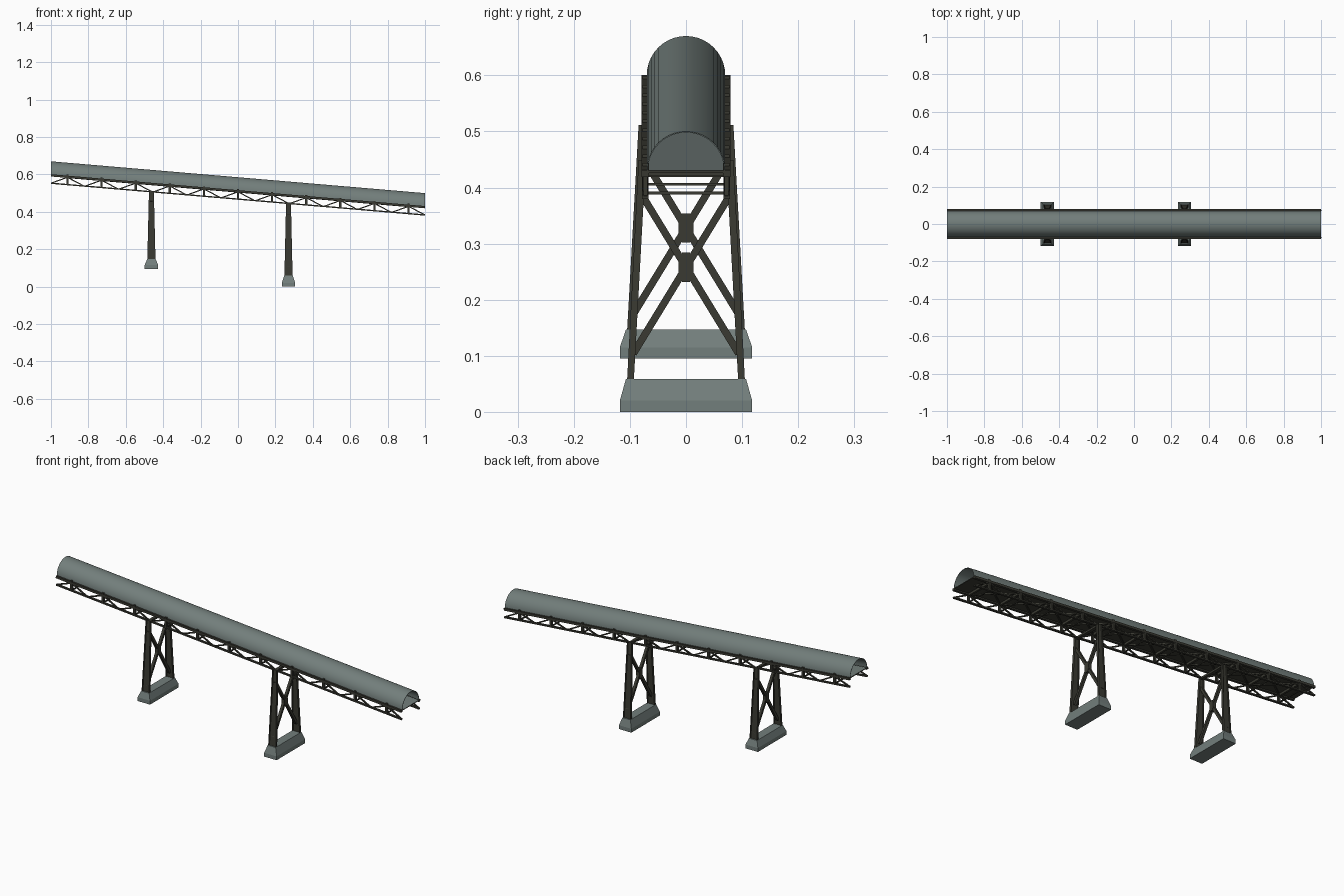
import bpy, bmesh, math
from mathutils import Vector

if "Cube" in bpy.data.objects:
    bpy.data.objects.remove(bpy.data.objects["Cube"])


def material(name, rgb):
    m = bpy.data.materials.new(name)
    m.use_nodes = True
    m.diffuse_color = (*rgb, 1)
    m.node_tree.nodes["Principled BSDF"].inputs["Base Color"].default_value = (*rgb, 1)
    return m


GREY = material("grey_green", (0.17, 0.21, 0.20))
DARK = material("dark_steel", (0.042, 0.042, 0.032))


def finish(bm, name, *mats):
    bmesh.ops.recalc_face_normals(bm, faces=bm.faces)
    mesh = bpy.data.meshes.new(name)
    bm.to_mesh(mesh)
    bm.free()
    for m in mats:
        mesh.materials.append(m)
    ob = bpy.data.objects.new(name, mesh)
    bpy.context.collection.objects.link(ob)
    return ob


def loft(bm, rings):
    """Skin closed rings of equal length and cap both ends."""
    vs = [[bm.verts.new(p) for p in ring] for ring in rings]
    n = len(vs[0])
    for a, b in zip(vs, vs[1:]):
        for i in range(n):
            j = (i + 1) % n
            bm.faces.new((a[i], a[j], b[j], b[i]))
    bm.faces.new(vs[0])
    bm.faces.new(vs[-1])


def beam(bm, a, b, w, h, up=(0, 0, 1)):
    """Rectangular bar from a to b, w across and h along up."""
    a, b = Vector(a), Vector(b)
    d = (b - a).normalized()
    side = d.cross(Vector(up)).normalized()
    top = side.cross(d)
    corners = [side * (w / 2 * s) + top * (h / 2 * t)
               for s, t in ((-1, -1), (1, -1), (1, 1), (-1, 1))]
    loft(bm, [[p + c for c in corners] for p in (a, b)])


def deck(x):
    """Height of the sloping floor."""
    return 0.515 - 0.085 * x


DEPTH = 0.047
nodes = [0.1824 * i for i in range(-5, 6)]

# Arched roof shell
bm = bmesh.new()
R, N = 0.07, 20
arc = [(math.cos(math.pi * i / N), math.sin(math.pi * i / N)) for i in range(N + 1)]
profile = [(R * c, R * s) for c, s in arc]
profile += [((R - 0.002) * c, (R - 0.002) * s) for c, s in reversed(arc)]
loft(bm, [[(x, y, deck(x) + z) for y, z in profile] for x in (-1, 1)])
roof = finish(bm, "arched_roof", GREY)
bpy.context.view_layer.objects.active = roof
roof.select_set(True)
bpy.ops.object.shade_smooth_by_angle(angle=math.radians(35))
roof.select_set(False)

# Floor: grey on top, dark below
bm = bmesh.new()
beam(bm, (-1, 0, deck(-1) - 0.002), (1, 0, deck(1) - 0.002), 0.132, 0.004)
floor = finish(bm, "floor", DARK, GREY)
for f in floor.data.polygons:
    f.material_index = int(f.normal.z > 0.5)

# Side trusses
for name, s in (("left", 1), ("right", -1)):
    bm = bmesh.new()
    y = 0.0725 * s
    beam(bm, (-1, y, deck(-1) - 0.005), (1, y, deck(1) - 0.005), 0.013, 0.012)
    beam(bm, (-1, y, deck(-1) - DEPTH), (1, y, deck(1) - DEPTH), 0.011, 0.007)
    for x in nodes:
        beam(bm, (x, y, deck(x) - DEPTH), (x, y, deck(x) + 0.006), 0.010, 0.012, (1, 0, 0))
        for e in (-1, 1):
            xe = x + e * 0.088
            beam(bm, (x, y, deck(x) - 0.008), (xe, y, deck(xe) - DEPTH), 0.007, 0.006)
    finish(bm, ("back" if s > 0 else "front") + "_truss", DARK)

# Cross members and floor bracing
bm = bmesh.new()
for x in nodes:
    beam(bm, (x, -0.07, deck(x) - 0.010), (x, 0.07, deck(x) - 0.010), 0.010, 0.012)
    beam(bm, (x, -0.07, deck(x) - DEPTH), (x, 0.07, deck(x) - DEPTH), 0.007, 0.005)
for a, b in zip(nodes, nodes[1:]):
    for s in (-1, 1):
        beam(bm, (a, -0.068 * s, deck(a) - 0.009), (b, 0.068 * s, deck(b) - 0.009), 0.007, 0.006)
finish(bm, "cross_members", DARK)


def h_section(cx, cy, z, w, d):
    """H outline: flanges facing x, web between them."""
    t, v = w / 2 - 0.005, 0.002
    a, b = w / 2, d / 2
    half = [(a, -b), (a, b), (t, b), (t, v), (-t, v), (-t, b)]
    return [(cx + s * x, cy + s * y, z) for s in (1, -1) for x, y in half]


# Piers: x position, base bottom, base top, brace crossing height
for name, px, z0, z1, zc in (("upper", -0.463, 0.095, 0.147, 0.328),
                             ("lower", 0.27, 0.0, 0.059, 0.258)):
    bm = bmesh.new()
    loft(bm, [[(px + sx * w, sy * d, z) for sx, sy in ((-1, -1), (1, -1), (1, 1), (-1, 1))]
              for w, d, z in ((0.036, 0.118, z0), (0.036, 0.118, z0 + 0.02), (0.023, 0.107, z1))])
    finish(bm, name + "_pier_base", GREY)

    top = deck(px) - DEPTH + 0.004
    bm = bmesh.new()
    for s in (-1, 1):
        loft(bm, [h_section(px, s * 0.099, z1 - 0.003, 0.044, 0.012),
                  h_section(px, s * 0.078, top, 0.026, 0.013)])
    finish(bm, name + "_pier_legs", DARK)

    # Crossed braces with a centre plate
    bm = bmesh.new()
    for s in (-1, 1):
        beam(bm, (px, -0.094 * s, zc - 0.154), (px, 0.080 * s, zc + 0.131), 0.013, 0.014, (1, 0, 0))
    outline = [(0.013, -0.012), (0.013, 0.012), (0.007, 0.026),
               (-0.007, 0.026), (-0.013, 0.012), (-0.013, -0.012), (-0.007, -0.026), (0.007, -0.026)]
    loft(bm, [[(px + e, y, zc + z) for y, z in outline] for e in (-0.009, 0.009)])
    # Cap beam under the truss
    beam(bm, (px, -0.078, top - 0.006), (px, 0.078, top - 0.006), 0.016, 0.010)
    finish(bm, name + "_pier_braces", DARK)
